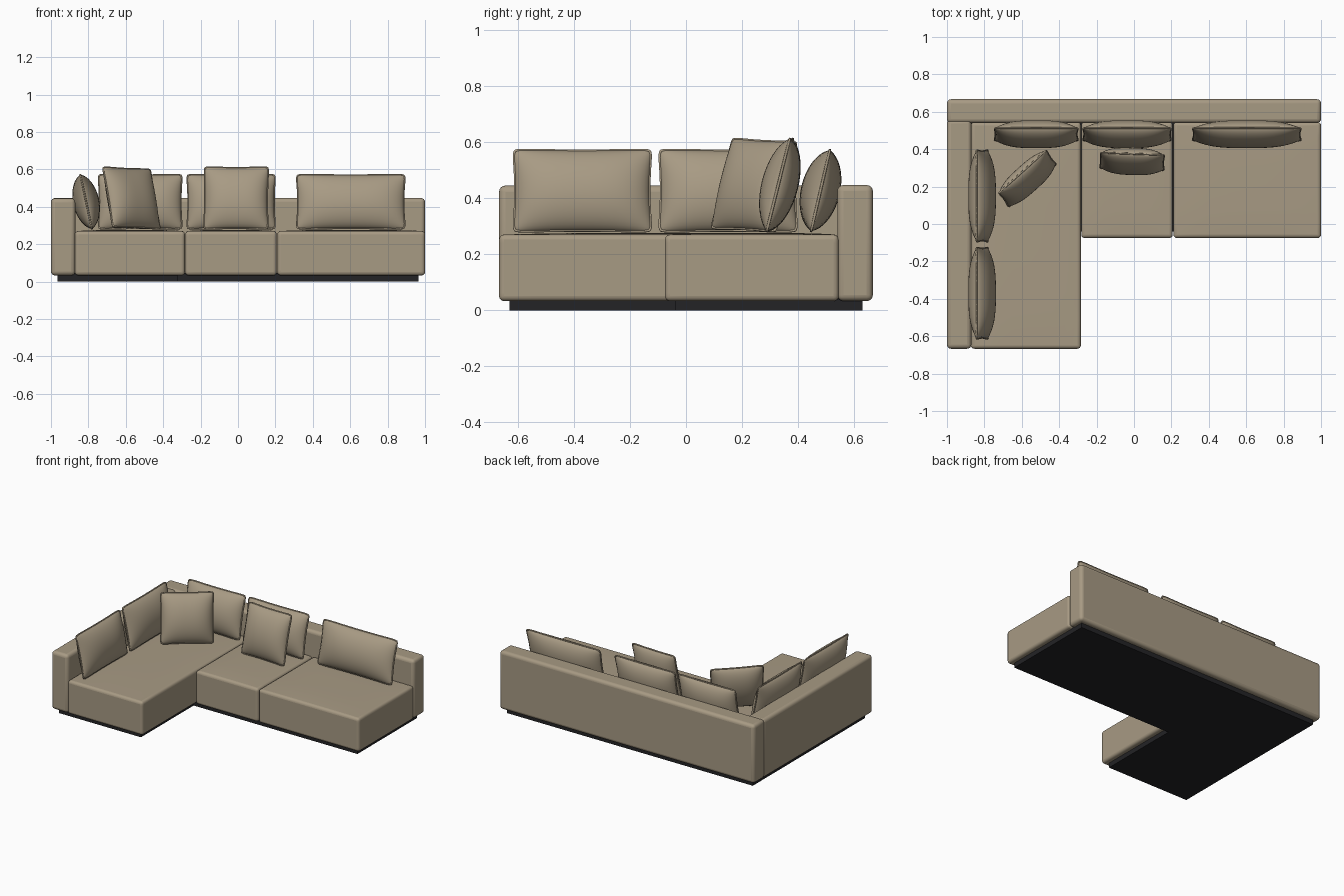
import bpy, bmesh
from math import radians, sin, pi

cube = bpy.data.objects.get("Cube")
if cube:
    bpy.data.objects.remove(cube, do_unlink=True)


def material(name, rgb, rough):
    m = bpy.data.materials.new(name)
    m.use_nodes = True
    m.diffuse_color = (*rgb, 1)
    bsdf = m.node_tree.nodes["Principled BSDF"]
    bsdf.inputs["Base Color"].default_value = (*rgb, 1)
    bsdf.inputs["Roughness"].default_value = rough
    return m


FABRIC = material("beige fabric", (0.39, 0.325, 0.23), 0.9)
BLACK = material("black plinth", (0.017, 0.017, 0.019), 0.7)


def make_object(name, bm, mat):
    bmesh.ops.recalc_face_normals(bm, faces=bm.faces)
    mesh = bpy.data.meshes.new(name)
    bm.to_mesh(mesh)
    bm.free()
    mesh.materials.append(mat)
    ob = bpy.data.objects.new(name, mesh)
    bpy.context.collection.objects.link(ob)
    return ob


def smooth(ob, angle=40):
    bpy.ops.object.select_all(action='DESELECT')
    ob.select_set(True)
    bpy.context.view_layer.objects.active = ob
    bpy.ops.object.shade_smooth_by_angle(angle=radians(angle))


def block(name, x, y, z, radius, crown=0.0):
    """Upholstered block between (min, max) pairs, with a softly domed top."""
    bm = bmesh.new()
    bmesh.ops.create_cube(bm, size=2)
    if crown:
        bmesh.ops.subdivide_edges(bm, edges=bm.edges[:], cuts=7, use_grid_fill=True)
    for v in bm.verts:
        u, w, t = v.co
        dome = crown * (1 - u ** 4) * (1 - w ** 4) if t > 0.99 else 0
        v.co = [(lo + hi) / 2 + c * (hi - lo) / 2
                for c, (lo, hi) in zip((u, w, t), (x, y, z))]
        v.co.z += dome
    ob = make_object(name, bm, FABRIC)
    bev = ob.modifiers.new("soft edges", 'BEVEL')
    bev.width, bev.segments, bev.limit_method = radius, 4, 'ANGLE'
    bev.angle_limit = radians(50)
    smooth(ob)
    return ob


def pillow(name, width, height, depth, loc, tilt, turn=0, roll=0):
    """Stuffed pillow with pinched sides and a piped seam."""
    bm = bmesh.new()
    outline = []
    for side in (-1, 1):
        grid = bmesh.ops.create_grid(bm, x_segments=24, y_segments=20, size=1)
        for v in grid["verts"]:
            u, w = sin(v.co.x * pi / 2), sin(v.co.y * pi / 2)
            puff = max(0, (1 - abs(u) ** 3) * (1 - w * w)) ** 0.6
            corner = 1 - 0.035 * abs(u * w) ** 12
            v.co = (width / 2 * u * corner * (1 - 0.035 * (1 - w * w)),
                    side * depth / 2 * puff,
                    height / 2 * w * corner * (1 - 0.03 * (1 - u * u)))
    # Walk the rim in order before the two halves are joined
    rim = [v for v in bm.verts if v.is_boundary]
    start = v = rim[0]
    previous = None
    while True:
        outline.append(v.co.copy())
        step = [e.other_vert(v) for e in v.link_edges if e.is_boundary]
        nxt = step[0] if step[0] is not previous else step[1]
        previous, v = v, nxt
        if v is start:
            break
    bmesh.ops.remove_doubles(bm, verts=bm.verts, dist=0.0001)
    body = make_object(name, bm, FABRIC)
    smooth(body, 75)

    # Piping along the seam
    curve = bpy.data.curves.new(name + "_piping", 'CURVE')
    curve.dimensions = '3D'
    curve.bevel_depth, curve.bevel_resolution = 0.005, 1
    spline = curve.splines.new('POLY')
    spline.points.add(len(outline) - 1)
    for p, co in zip(spline.points, outline):
        p.co = (*co, 1)
    spline.use_cyclic_u = True
    curve.materials.append(FABRIC)
    piping = bpy.data.objects.new(name + "_piping", curve)
    bpy.context.collection.objects.link(piping)
    bpy.ops.object.select_all(action='DESELECT')
    piping.select_set(True)
    bpy.context.view_layer.objects.active = piping
    bpy.ops.object.convert(target='MESH')
    smooth(bpy.context.object, 75)
    for ob in (body, bpy.context.object):
        ob.location = loc
        ob.rotation_euler = (radians(-tilt), radians(roll), radians(turn))


# L-shaped plinth
bm = bmesh.new()
corners = [(-0.965, -0.63), (-0.32, -0.63), (-0.32, -0.04),
           (0.965, -0.04), (0.965, 0.63), (-0.965, 0.63)]
face = bm.faces.new([bm.verts.new((x, y, 0)) for x, y in corners])
top = bmesh.ops.extrude_face_region(bm, geom=[face])["geom"]
bmesh.ops.translate(bm, vec=(0, 0, 0.045),
                    verts=[g for g in top if isinstance(g, bmesh.types.BMVert)])
make_object("plinth", bm, BLACK)

# Back rest and right arm
block("back_rest", (-1, 1), (0.54, 0.667), (0.033, 0.447), 0.022)
block("right_arm", (-1, -0.87), (-0.667, 0.56), (0.033, 0.445), 0.022)

# Seats
block("chaise_seat", (-0.872, -0.284), (-0.667, 0.545), (0.033, 0.27), 0.018, 0.006)
block("middle_seat", (-0.282, 0.207), (-0.075, 0.545), (0.033, 0.27), 0.018, 0.006)
block("left_seat", (0.211, 1), (-0.075, 0.545), (0.033, 0.27), 0.018, 0.006)

# Back pillows along the back rest
for name, x, w in (("corner", -0.523, 0.45), ("middle", -0.037, 0.475), ("left", 0.603, 0.585)):
    pillow(name + "_back_pillow", w, 0.3, 0.14, (x, 0.48, 0.427), 13)

# Pillows along the arm
for name, y in (("front", -0.37), ("rear", 0.15)):
    pillow(name + "_arm_pillow", 0.495, 0.3, 0.14, (-0.812, y, 0.427), 12, 90)

# Loose square cushions
pillow("middle_cushion", 0.345, 0.343, 0.13, (-0.01, 0.335, 0.447), 14, -2)
pillow("corner_cushion", 0.345, 0.335, 0.13, (-0.57, 0.243, 0.447), 16, 42, 2)
